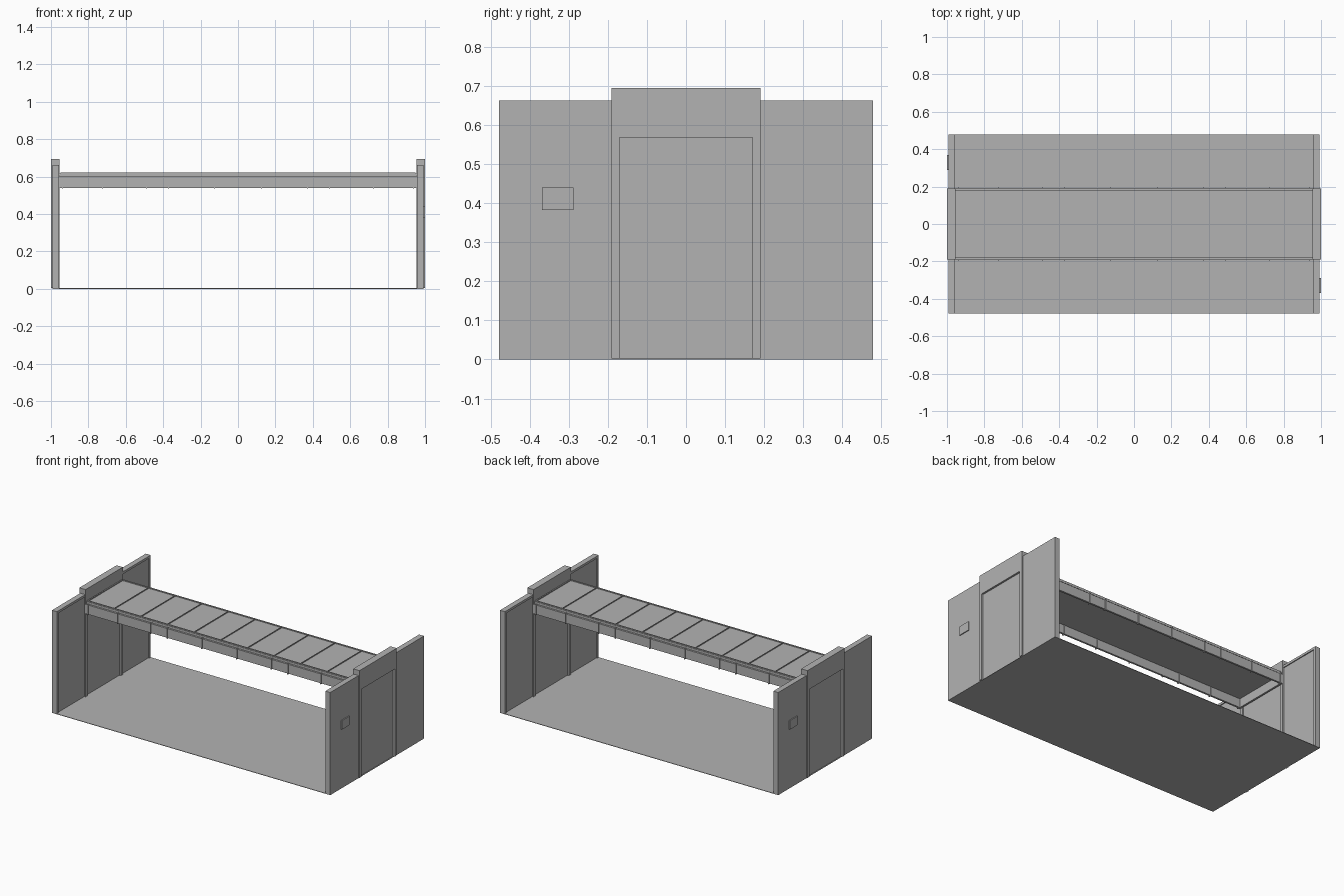
import bpy

cube = bpy.data.objects.get("Cube")
if cube:
    bpy.data.objects.remove(cube, do_unlink=True)

grey = bpy.data.materials.new("mid_grey")
grey.use_nodes = True
grey.diffuse_color = (0.45, 0.45, 0.45, 1)
grey.node_tree.nodes["Principled BSDF"].inputs["Base Color"].default_value = (0.45, 0.45, 0.45, 1)


def box(name, x, y, z, turn=1):
    """Box from (min, max) ranges; turn=-1 rotates it half a turn about z."""
    x, y = [sorted(turn * v for v in r) for r in (x, y)]
    verts = [(a, b, c) for a in x for b in y for c in z]
    faces = [(0, 1, 3, 2), (4, 6, 7, 5), (0, 4, 5, 1),
             (2, 3, 7, 6), (0, 2, 6, 4), (1, 5, 7, 3)]
    mesh = bpy.data.meshes.new(name)
    mesh.from_pydata(verts, [], faces)
    mesh.materials.append(grey)
    obj = bpy.data.objects.new(name, mesh)
    bpy.context.collection.objects.link(obj)
    return obj


HALF_Y, WALL_TOP = 0.478, 0.662
FRAME_Y, DOOR_Y = 0.19, 0.17
FRAME_TOP, DOOR_TOP = 0.695, 0.568

# Floor sheet
box("floor", (-0.993, 0.993), (-HALF_Y, HALF_Y), (0, 0.003))

# End walls, each a half turn of the other
for turn, end in ((1, "left"), (-1, "right")):
    for side in (-1, 1):
        inner, outer = side * FRAME_Y, side * HALF_Y
        box(f"{end}_wall_panel", (0.964, 0.993), (inner, outer), (0, WALL_TOP), turn)
        # Shallow trim round the inside of the wall
        box(f"{end}_wall_side_trim", (0.958, 0.964),
            (outer - side * 0.015, outer), (0, WALL_TOP), turn)
        box(f"{end}_wall_top_trim", (0.958, 0.964),
            (inner, outer - side * 0.015), (WALL_TOP - 0.015, WALL_TOP), turn)
        # Door jamb
        box(f"{end}_door_jamb", (0.955, 1.0),
            (side * DOOR_Y, side * FRAME_Y), (0.003, DOOR_TOP), turn)
    box(f"{end}_door_header", (0.955, 1.0), (-FRAME_Y, FRAME_Y), (DOOR_TOP, FRAME_TOP), turn)
    box(f"{end}_door", (0.965, 0.988), (-DOOR_Y, DOOR_Y), (0, DOOR_TOP), turn)
    # Small control plate beside the door
    box(f"{end}_control_plate", (0.993, 0.999), (-0.368, -0.288), (0.382, 0.44), turn)

# Ceiling bridge: slab, recessed neck and hanging boards
ROOF_X = 0.955
box("ceiling_slab", (-ROOF_X, ROOF_X), (-0.183, 0.183), (0.606, 0.617))
box("ceiling_neck", (-ROOF_X, ROOF_X), (-0.178, 0.178), (0.597, 0.606))
for side in (-1, 1):
    box("ceiling_side_board", (-ROOF_X, ROOF_X), (side * 0.178, side * 0.19), (0.54, 0.6))
    box("ceiling_end_board", (side * 0.943, side * ROOF_X), (-0.178, 0.178), (0.54, 0.6))
    box("ceiling_rim", (-0.95, 0.95), (side * 0.174, side * 0.18), (0.617, 0.623))
    box("ceiling_end_rim", (side * 0.944, side * 0.95), (-0.174, 0.174), (0.617, 0.623))
    # Clips wrapped around the boards
    for px in (0.125, 0.372, 0.49, 0.725, 0.938):
        for x in (-px, px):
            box("board_clip", (x - 0.003, x + 0.003),
                (side * 0.175, side * 0.195), (0.536, 0.604))

# Thin ribs dividing the ceiling into panels
PANELS = 10
for i in range(1, PANELS):
    x = -0.95 + i * 1.9 / PANELS
    box("ceiling_rib", (x - 0.002, x + 0.002), (-0.174, 0.174), (0.617, 0.623))
